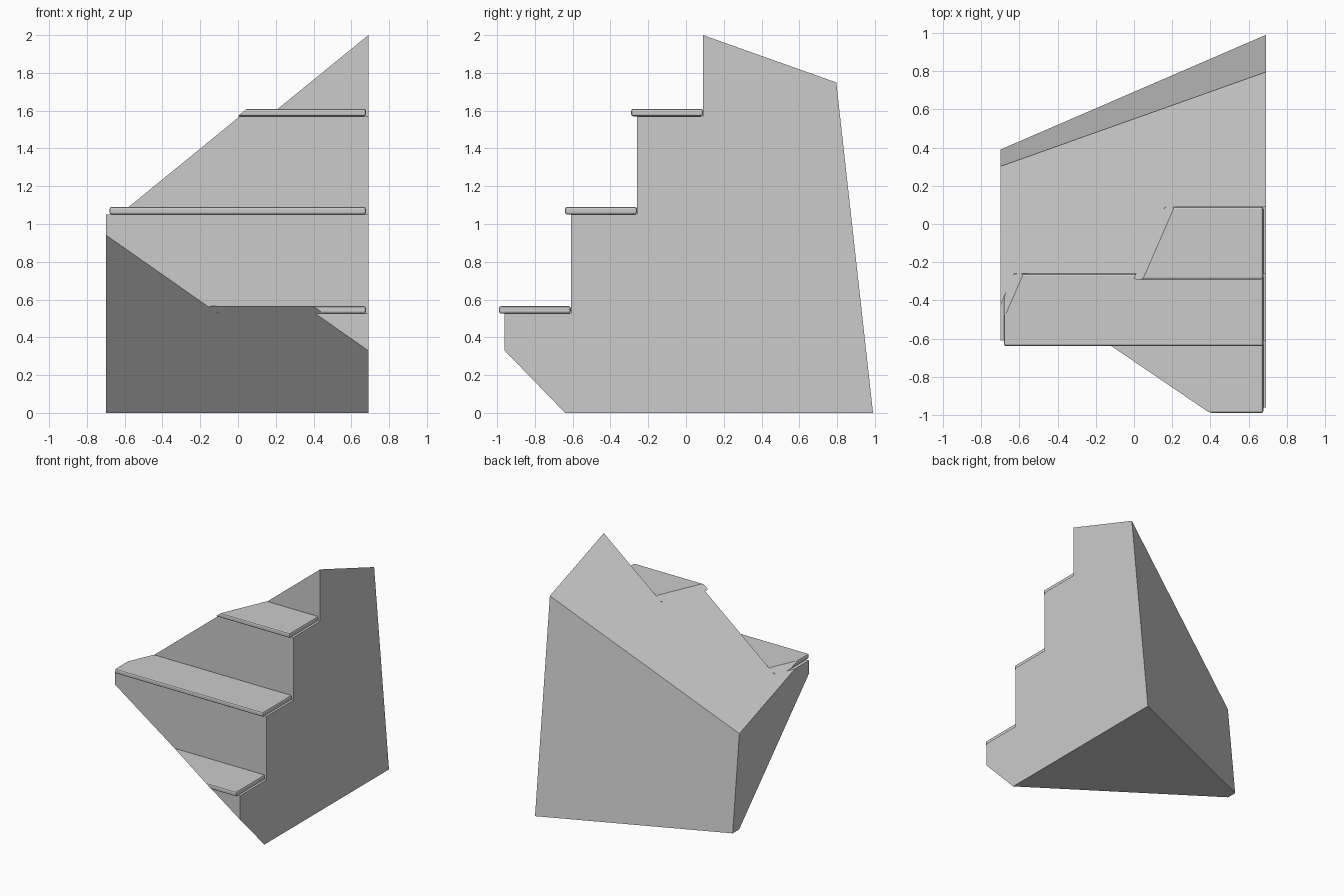
import bpy, bmesh
from mathutils import Vector

cube = bpy.data.objects.get("Cube")
if cube:
    bpy.data.objects.remove(cube, do_unlink=True)

LEFT, RIGHT = 0.69, -0.70
RISERS = [-0.96, -0.61, -0.26, 0.09]
TREADS = [0.525, 1.05, 1.57]
BOARD = 0.04

grey = bpy.data.materials.new("stone_grey")
grey.use_nodes = True
GREY = (0.6, 0.6, 0.6, 1)
grey.diffuse_color = GREY
grey.node_tree.nodes["Principled BSDF"].inputs["Base Color"].default_value = GREY

# Slanted cutting planes: point, outward normal
CUTS = [
    ((LEFT, -0.64, 0), (-0.70, -1.03, -1)),    # underside at the front
    ((LEFT, 0.09, 2.0), (-0.815, 0.355, 1)),   # sloping top
    ((LEFT, 0.99, 0), (-0.432, 1, 0.111)),     # leaning back
]


def finish(name, bm):
    """Slice the part by every plane, cap the cuts and make the object."""
    for point, normal in CUTS:
        geom = bm.verts[:] + bm.edges[:] + bm.faces[:]
        res = bmesh.ops.bisect_plane(bm, geom=geom, dist=1e-5, plane_co=Vector(point),
                                     plane_no=Vector(normal), clear_outer=True)
        edges = [e for e in res["geom_cut"] if isinstance(e, bmesh.types.BMEdge)]
        edges = [e for e in edges if e.is_valid and e.is_boundary]
        bmesh.ops.holes_fill(bm, edges=edges, sides=0)
    bmesh.ops.recalc_face_normals(bm, faces=bm.faces[:])
    mesh = bpy.data.meshes.new(name)
    bm.to_mesh(mesh)
    bm.free()
    mesh.materials.append(grey)
    obj = bpy.data.objects.new(name, mesh)
    bpy.context.collection.objects.link(obj)
    return obj


def box(bm, x0, x1, y0, y1, z0, z1):
    verts = bmesh.ops.create_cube(bm, size=1)["verts"]
    for v in verts:
        v.co = (x1 if v.co.x > 0 else x0, y1 if v.co.y > 0 else y0, z1 if v.co.z > 0 else z0)


# Stair block: stepped side profile extruded across the width
profile = [(RISERS[0], 0)]
for i, z in enumerate(TREADS):
    profile += [(RISERS[i], z), (RISERS[i + 1], z)]
profile += [(RISERS[3], 2.2), (1.2, 2.2), (1.2, 0)]
bm = bmesh.new()
side = bm.faces.new([bm.verts.new((RIGHT, y, z)) for y, z in profile])
res = bmesh.ops.extrude_face_region(bm, geom=[side])
bmesh.ops.translate(bm, vec=(LEFT - RIGHT, 0, 0),
                    verts=[v for v in res["geom"] if isinstance(v, bmesh.types.BMVert)])
bmesh.ops.recalc_face_normals(bm, faces=bm.faces[:])
finish("stair_block", bm)

# Tread boards with softened edges, overhanging each riser
for name, front, back, z in zip(("lower", "middle", "upper"), RISERS, RISERS[1:], TREADS):
    bm = bmesh.new()
    box(bm, -0.68, 0.677, front - 0.03, back, z, z + BOARD)
    bmesh.ops.bevel(bm, geom=bm.edges[:], offset=0.011, segments=2, profile=0.5,
                    affect='EDGES')
    finish(name + "_tread_board", bm)
